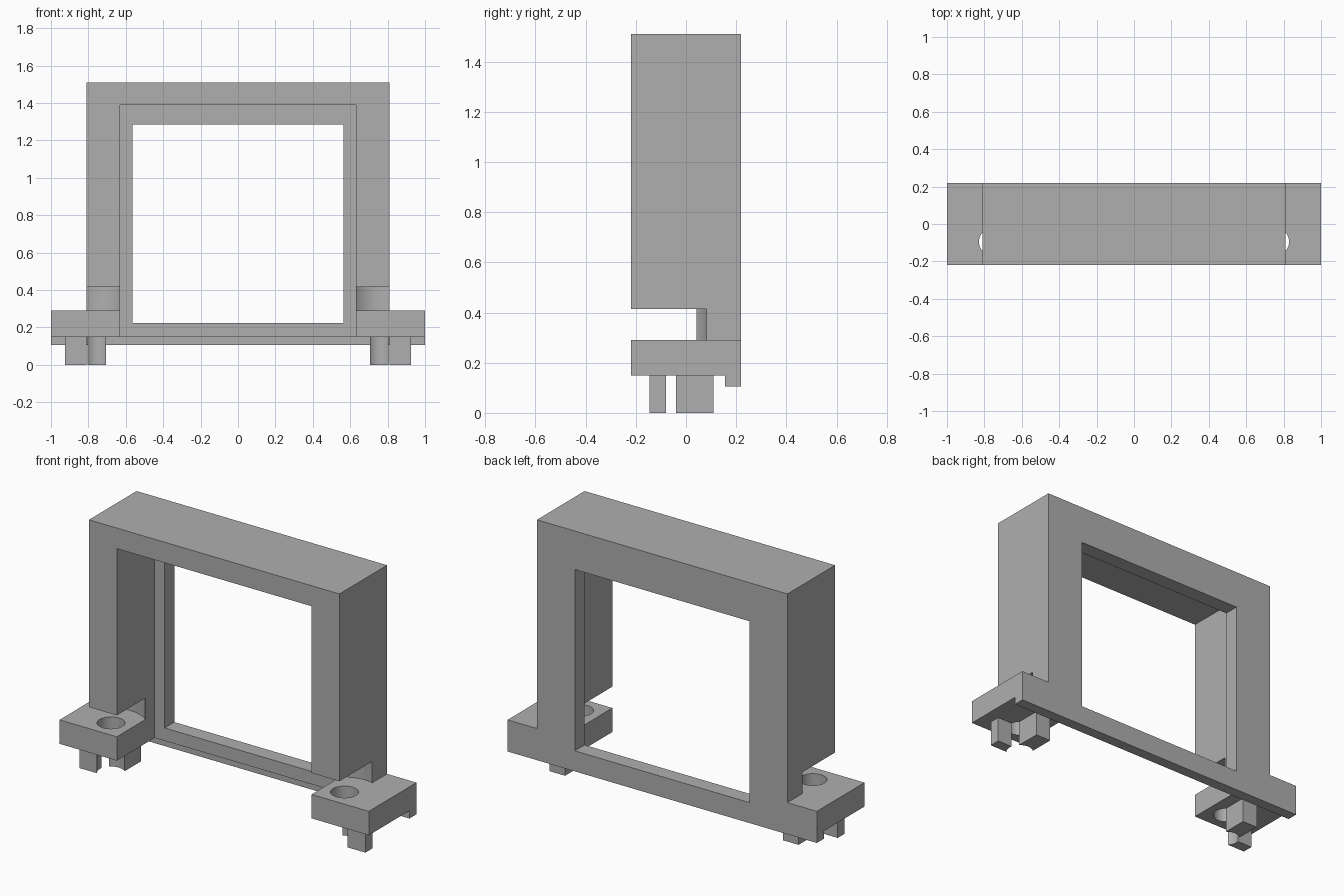
import bpy
import bmesh

cube = bpy.data.objects.get("Cube")
if cube:
    bpy.data.objects.remove(cube, do_unlink=True)

grey = bpy.data.materials.new("plain_grey")
grey.use_nodes = True
grey.diffuse_color = (0.43, 0.43, 0.43, 1)
grey.node_tree.nodes["Principled BSDF"].inputs["Base Color"].default_value = grey.diffuse_color

FRONT, BACK = -0.22, 0.22
SCREW_X, SCREW_Y, HOLE_R, HEAD_R = 0.755, -0.095, 0.074, 0.186


def finish(bm, name):
    bmesh.ops.recalc_face_normals(bm, faces=bm.faces)
    mesh = bpy.data.meshes.new(name)
    bm.to_mesh(mesh)
    bm.free()
    mesh.materials.append(grey)
    obj = bpy.data.objects.new(name, mesh)
    bpy.context.collection.objects.link(obj)
    return obj


def box(name, x, y, z):
    bm = bmesh.new()
    bmesh.ops.create_cube(bm, size=1)
    for v in bm.verts:
        v.co = [r[0] if c < 0 else r[1] for c, r in zip(v.co, (x, y, z))]
    return finish(bm, name)


def cylinder(name, x, y, radius, z):
    bm = bmesh.new()
    bmesh.ops.create_cone(bm, cap_ends=True, segments=64, radius1=radius,
                          radius2=radius, depth=z[1] - z[0])
    bmesh.ops.translate(bm, verts=bm.verts, vec=(x, y, sum(z) / 2))
    return finish(bm, name)


def extrude_outline(name, points, y0, y1):
    bm = bmesh.new()
    face = bm.faces.new([bm.verts.new((x, y0, z)) for x, z in points])
    grown = bmesh.ops.extrude_face_region(bm, geom=[face])["geom"]
    verts = [g for g in grown if isinstance(g, bmesh.types.BMVert)]
    bmesh.ops.translate(bm, verts=verts, vec=(0, y1 - y0, 0))
    return finish(bm, name)


def carve(target, cutters):
    bpy.ops.object.select_all(action="DESELECT")
    bpy.context.view_layer.objects.active = target
    target.select_set(True)
    for cutter in cutters:
        cutter.hide_render = True
        mod = target.modifiers.new("cut", "BOOLEAN")
        mod.operation, mod.solver, mod.object = "DIFFERENCE", "EXACT", cutter
        bpy.ops.object.modifier_apply(modifier=mod.name)
        bpy.data.objects.remove(cutter, do_unlink=True)
    bpy.ops.object.shade_smooth_by_angle()


def screw_hole(side):
    return cylinder("hole_cutter", side * SCREW_X, SCREW_Y, HOLE_R, (-0.1, 0.35))


# Frame with mounting feet, from its front outline
half = [(0.81, 1.51), (0.81, 0.29), (1, 0.29), (1, 0.105)]
outline = half + [(-x, z) for x, z in reversed(half)]
frame = extrude_outline("frame", outline, FRONT, BACK)

# Front pocket, window opening and rebate under the feet
cuts = [
    box("pocket_cutter", (-0.63, 0.63), (-0.5, 0.13), (-0.1, 1.39)),
    box("window_cutter", (-0.565, 0.565), (-0.5, 0.5), (0.225, 1.285)),
    box("rebate_cutter", (-1.2, 1.2), (-0.5, 0.155), (-0.1, 0.15)),
]
# Screw holes and the clearance for the screw heads
for side in (-1, 1):
    cuts.append(cylinder("head_cutter", side * SCREW_X, SCREW_Y, HEAD_R, (0.29, 0.415)))
    cuts.append(screw_hole(side))
carve(frame, cuts)

# Locating pegs under each foot, hollowed by the screw hole
pegs = {
    "outer_peg": ((SCREW_X, 0.925), (-0.145, -0.08)),
    "rear_peg": ((0.705, 0.805), (SCREW_Y, 0.11)),
}
for side, label in ((1, "left"), (-1, "right")):
    for name, (x, y) in pegs.items():
        peg = box(f"{label}_{name}", sorted(side * v for v in x), y, (0, 0.155))
        carve(peg, [screw_hole(side)])
